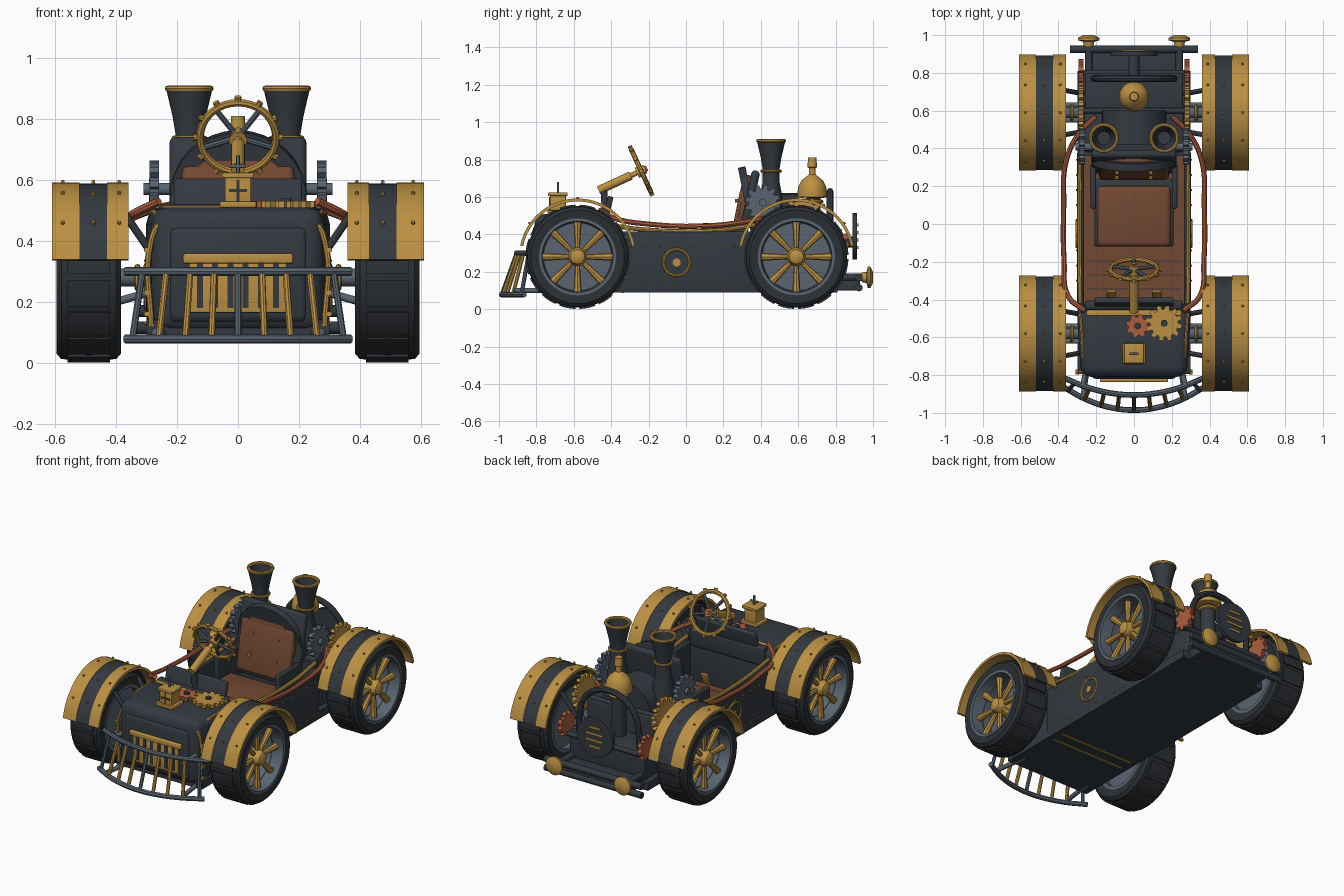
import bpy, bmesh, math
from mathutils import Vector, Matrix

if "Cube" in bpy.data.objects:
    bpy.data.objects.remove(bpy.data.objects["Cube"])


def material(name, r, g, b):
    m = bpy.data.materials.new(name)
    m.use_nodes = True
    m.diffuse_color = (r, g, b, 1)
    m.node_tree.nodes["Principled BSDF"].inputs["Base Color"].default_value = (r, g, b, 1)
    return m


DARK = material("dark slate", .034, .042, .052)
RUBBER = material("tyre rubber", .025, .029, .034)
GOLD = material("brass", .5, .28, .055)
COPPER = material("copper", .42, .11, .05)
BROWN = material("brown leather", .17, .065, .032)
STEEL = material("steel", .1, .13, .165)
parts = []


def finish(name, mat, bm):
    bmesh.ops.recalc_face_normals(bm, faces=bm.faces)
    me = bpy.data.meshes.new(name)
    bm.to_mesh(me)
    bm.free()
    me.materials.append(mat)
    ob = bpy.data.objects.new(name, me)
    bpy.context.collection.objects.link(ob)
    parts.append(ob)
    return ob


def box(name, mat, c, s, bevel=0, tilt=0, front=1):
    """Box with bevel, tilt about x, and a front end scaled by front."""
    bm = bmesh.new()
    bmesh.ops.create_cube(bm, size=1)
    for v in bm.verts:
        if v.co.y < 0:
            v.co.x *= front
        v.co = Vector(v.co[i] * s[i] for i in range(3))
    if bevel:
        bmesh.ops.bevel(bm, geom=bm.edges[:], offset=bevel, segments=3, profile=.5, affect='EDGES')
    bm.transform(Matrix.Translation(c) @ Matrix.Rotation(tilt, 4, 'X'))
    return finish(name, mat, bm)


def frame(p, axis):
    return Matrix.Translation(p) @ Vector(axis).to_track_quat('Z', 'Y').to_matrix().to_4x4()


def rod(name, mat, a, b, r, r2=None, n=12):
    a, b = Vector(a), Vector(b)
    bm = bmesh.new()
    bmesh.ops.create_cone(bm, cap_ends=True, segments=n, radius1=r, radius2=r if r2 is None else r2,
                          depth=(b - a).length, matrix=frame((a + b) / 2, b - a))
    return finish(name, mat, bm)


def lathe(name, mat, p, axis, profile, n=32, closed=False):
    """Turn (radius, height) points around an axis."""
    bm = bmesh.new()
    rings = [[bm.verts.new((r * math.cos(k * math.tau / n), r * math.sin(k * math.tau / n), h))
              for k in range(n)] for r, h in profile]
    pairs = list(zip(rings, rings[1:])) + ([(rings[-1], rings[0])] if closed else [])
    for a, b in pairs:
        for k in range(n):
            bm.faces.new((a[k], a[(k + 1) % n], b[(k + 1) % n], b[k]))
    if not closed:
        bm.faces.new(rings[0])
        bm.faces.new(rings[-1])
    bm.transform(frame(p, axis))
    return finish(name, mat, bm)


def ring(name, mat, p, axis, R, r, n=32):
    return lathe(name, mat, p, axis, [(R + r * math.cos(i * math.pi / 4), r * math.sin(i * math.pi / 4))
                                      for i in range(8)], n, True)


def gear(name, mat, p, axis, R, teeth, t):
    bm = bmesh.new()
    vs = []
    for k in range(teeth):
        for f, q in ((0, .78), (.3, .78), (.4, 1), (.85, 1)):
            a = (k + f) * math.tau / teeth
            vs.append(bm.verts.new((R * q * math.cos(a), R * q * math.sin(a), -t / 2)))
    face = bm.faces.new(vs)
    ext = bmesh.ops.extrude_face_region(bm, geom=[face])
    bmesh.ops.translate(bm, vec=(0, 0, t), verts=[g for g in ext["geom"] if isinstance(g, bmesh.types.BMVert)])
    bm.transform(frame(p, axis))
    return finish(name, mat, bm)


def tube(name, mat, pts, r):
    cu = bpy.data.curves.new(name, 'CURVE')
    cu.dimensions, cu.bevel_depth, cu.bevel_resolution, cu.resolution_u = '3D', r, 2, 6
    cu.use_fill_caps = True
    sp = cu.splines.new('BEZIER')
    sp.bezier_points.add(len(pts) - 1)
    for bp, p in zip(sp.bezier_points, pts):
        bp.co, bp.handle_left_type, bp.handle_right_type = p, 'AUTO', 'AUTO'
    cu.materials.append(mat)
    ob = bpy.data.objects.new(name, cu)
    bpy.context.collection.objects.link(ob)
    bpy.ops.object.select_all(action='DESELECT')
    ob.select_set(True)
    bpy.context.view_layer.objects.active = ob
    bpy.ops.object.convert(target='MESH')
    parts.append(bpy.context.view_layer.objects.active)


def arc_band(name, mat, x0, x1, r0, r1, cy, cz, a0, a1, n=24):
    bm = bmesh.new()
    rows = []
    for k in range(n + 1):
        a = math.radians(a0 + (a1 - a0) * k / n)
        rows.append([bm.verts.new((x, cy + r * math.cos(a), cz + r * math.sin(a)))
                     for x, r in ((x0, r0), (x1, r0), (x1, r1), (x0, r1))])
    for a, b in zip(rows, rows[1:]):
        for i in range(4):
            bm.faces.new((a[i], a[(i + 1) % 4], b[(i + 1) % 4], b[i]))
    bm.faces.new(rows[0])
    bm.faces.new(rows[-1])
    return finish(name, mat, bm)


# Wheels, fenders and suspension
for s in (1, -1):
    for end, y in (("front", -.58), ("rear", .59)):
        c = Vector((s * .49, y, .28))
        X = Vector((s, 0, 0))
        lathe(end + "_tyre", RUBBER, c, X, [(.2, -.1), (.25, -.106), (.268, -.09), (.272, 0), (.268, .09),
                                            (.25, .106), (.2, .1)], 40, True)
        lathe(end + "_rim", STEEL, c, X, [(.18, -.1), (.206, -.1), (.206, .104), (.19, .104), (.184, .03),
                                          (.18, .03)], 40, True)
        rod(end + "_wheel_back", STEEL, c - X * .06, c - X * .03, .19, n=32)
        lathe(end + "_hub", GOLD, c, X, [(.05, -.03), (.05, .06), (.038, .09), (.02, .1)], 20)
        for k in range(8):
            d = Vector((0, math.cos(k * math.pi / 4), math.sin(k * math.pi / 4)))
            rod(end + "_spoke", GOLD, c + X * .05 + d * .03, c + X * .05 + d * .188, .012, .022, 8)
        for k in range(16):
            arc_band(end + "_tread", RUBBER, c.x - .07, c.x + .07, .26, .279, y, .28,
                     k * 22.5 + 2, k * 22.5 + 20, 3)
        for a, b, m, r in ((.36, .43, GOLD, .312), (.43, .52, DARK, .309), (.52, .61, GOLD, .312)):
            arc_band(end + "_fender", m, s * a, s * b, .296, r, y, .28, 11, 169)
        for a in (35, 62, 90, 118, 145):
            d = Vector((0, math.cos(math.radians(a)), math.sin(math.radians(a))))
            for x in (.39, .475, .575):
                p = Vector((s * x, y, .28)) + d * .308
                rod("fender_rivet", GOLD, p, p + d * .012, .008, .005, 6)
        rod(end + "_axle", STEEL, (s * .2, y, .28), (s * .46, y, .28), .03)
        for dy in (-.1, .1):
            rod("suspension_arm", STEEL, (s * .26, y + dy * .4, .24), (s * .4, y + dy * .4, .2), .013)
            rod("shock_strut", DARK, (s * .27, y + dy, .34), (s * .38, y + dy * 1.2, .5), .013)
        ring("suspension_ring", GOLD, (s * .33, y, .28), X, .035, .01, 16)

# Body tub
box("floor_pan", DARK, (0, .01, .115), (.6, 1.6, .05))
box("floor_boards", BROWN, (0, -.04, .16), (.53, .82, .04))
for k in range(1, 4):
    box("board_gap", DARK, (0, -.42 + k * .075, .181), (.5, .006, .004))
for s in (1, -1):
    box("side_wall", DARK, (s * .283, -.03, .255), (.036, .82, .32), .006)
    tube("side_rail", GOLD, [(s * .285, -.42, .45), (s * .288, -.2, .424), (s * .288, .15, .42),
                             (s * .285, .37, .45)], .012)
    for k in range(9):
        y = -.3 + k * .08
        for z in (.13, .335):
            rod("wall_rivet", GOLD, (s * .3, y, z), (s * .308, y, z), .007, .004, 6)
    ring("medallion_ring", GOLD, (s * .302, -.05, .25), (s, 0, 0), .07, .008)
    rod("medallion_centre", GOLD, (s * .3, -.05, .25), (s * .306, -.05, .25), .022, n=16)
    # Copper steam pipe running along the side
    tube("steam_pipe", COPPER, [(s * .26, -.46, .53), (s * .35, -.38, .485), (s * .37, -.2, .455),
                                (s * .372, .1, .445), (s * .36, .33, .47), (s * .29, .48, .5),
                                (s * .2, .57, .52)], .014)
for y in (-.42, -.34):
    box("belly_strip", GOLD, (0, y, .09), (.52, .012, .008))
box("cockpit_back_wall", DARK, (0, .38, .27), (.56, .04, .36))

# Hood, grille and fittings
box("hood", DARK, (0, -.615, .305), (.61, .39, .41), .055, front=.92)
box("hood_nose", DARK, (0, -.79, .29), (.46, .06, .32), .028)
box("hood_band", GOLD, (0, -.47, .506), (.5, .03, .018), .004)
tube("hood_trim", GOLD, [(-.285, -.785, .12), (-.285, -.785, .4), (-.255, -.785, .455), (-.2, -.785, .465),
                         (.2, -.785, .465), (.255, -.785, .455), (.285, -.785, .4), (.285, -.785, .12)], .01)
for s in (1, -1):
    tube("hood_edge_trim", GOLD, [(s * .262, -.785, .46), (s * .272, -.65, .492), (s * .285, -.47, .492)], .009)
    for k in range(4):
        rod("hood_bolt", GOLD, (s * .3, -.77, .16 + k * .07), (s * .3, -.797, .16 + k * .07), .009, n=8)
box("grille", GOLD, (0, -.82, .26), (.32, .02, .19), .004)
box("grille_header", GOLD, (0, -.824, .342), (.36, .024, .032), .006)
for k in range(6):
    box("grille_slot", DARK, (-.125 + k * .05, -.831, .255), (.02, .006, .15))
box("dashboard", DARK, (0, -.42, .53), (.42, .03, .15), .008, -.25)
box("cowl", DARK, (0, -.43, .46), (.52, .05, .12), .015)
gear("hood_gear_large", GOLD, (.16, -.525, .52), (0, 0, 1), .095, 12, .022)
gear("hood_gear_small", COPPER, (.02, -.54, .52), (0, 0, 1), .063, 8, .022)
for x, y in ((.16, -.525), (.02, -.54)):
    rod("gear_pin", DARK, (x, y, .5), (x, y, .54), .018)
box("lantern_base", GOLD, (0, -.685, .52), (.12, .11, .02), .004)
box("lantern_body", GOLD, (0, -.685, .565), (.085, .085, .09), .004)
box("lantern_cap", GOLD, (0, -.685, .615), (.105, .105, .018), .004)
box("lantern_bar_tall", DARK, (0, -.729, .565), (.01, .006, .07))
box("lantern_bar_wide", DARK, (0, -.729, .565), (.06, .006, .01))
rod("lantern_post", STEEL, (0, -.685, .61), (0, -.685, .68), .006)
rod("lantern_handle", STEEL, (-.025, -.685, .645), (.025, -.685, .645), .006)

# Front guard
def guard_point(x, upper):
    bow = (x / .37) ** 2
    return (x, (-.905 + .09 * bow) if upper else (-.985 + .12 * bow), .3 if upper else .078)


xs = [-.37, -.25, -.12, 0, .12, .25, .37]
for upper in (True, False):
    tube("guard_rail", STEEL, [guard_point(x, upper) for x in xs], .015)
for k in range(9):
    x = -.33 + k * .0825
    rod("guard_bar", STEEL if k in (0, 4, 8) else GOLD, guard_point(x * .95, True), guard_point(x * 1.05, False), .011, n=8)
for s in (1, -1):
    for z, y in ((.3, -.83), (.1, -.9)):
        rod("guard_mount", STEEL, (s * .24, -.7, z), (s * .27, y - .02, z), .014)

# Seat
box("seat_base", DARK, (0, .06, .22), (.42, .36, .12), .015)
box("seat_cushion", BROWN, (0, .04, .3), (.39, .32, .07), .025)
box("seat_shell", DARK, (0, .33, .52), (.45, .045, .45), .02, -.2)
rod("seat_shell_top", DARK, (0, .322, .535), (0, .362, .543), .225, n=32)
box("seat_back_pad", BROWN, (0, .285, .49), (.37, .05, .32), .022, -.2)
lathe("seat_pad_top", BROWN, (0, .3, .53), (0, -.98, .2), [(.19, -.02), (.19, .012), (.17, .03)], 32)
for s in (1, -1):
    box("seat_side", DARK, (s * .215, .2, .36), (.03, .24, .2), .012)
    for z in (.45, .58):
        rod("seat_button", GOLD, (s * .09, .235 + (z - .45) * .2, z), (s * .09, .275 + (z - .45) * .2, z), .01, n=8)

# Steering wheel and column
hub, ax = Vector((0, -.24, .74)), Vector((0, .91, .42)).normalized()
ring("steering_ring", GOLD, hub, ax, .125, .013, 36)
side = Vector((1, 0, 0))
up = ax.cross(side)
for k in range(12):
    d = side * math.cos(k * math.pi / 6) + up * math.sin(k * math.pi / 6)
    rod("steering_stud", GOLD, hub + d * .12, hub + d * .147, .011, n=8)
for k in range(5):
    a = math.pi / 2 + k * math.tau / 5
    rod("steering_spoke", STEEL, hub, hub + (side * math.cos(a) + up * math.sin(a)) * .125, .01, n=8)
rod("steering_hub", GOLD, hub - ax * .025, hub + ax * .025, .03, .024, 16)
rod("steering_boss", COPPER, hub + ax * .02, hub + ax * .035, .015)
rod("steering_shaft", GOLD, hub, hub - ax * .13, .014)
rod("steering_column", GOLD, hub - ax * .06, hub - ax * .25, .023, n=16)
rod("column_support", DARK, hub - ax * .22, (0, -.43, .5), .018)
for x in (-.12, .12):
    box("pedal", GOLD, (x, -.37, .24), (.05, .015, .08), .004, -.4)

# Rear engine bay
box("engine_block", DARK, (0, .5, .29), (.53, .24, .34), .015)
box("engine_step", DARK, (0, .7, .22), (.52, .2, .2), .012)
box("rear_deck", DARK, (0, .84, .13), (.5, .18, .06), .008)
rod("boiler", DARK, (0, .42, .45), (0, .6, .45), .17, n=28)
tube("rear_arch", DARK, [(-.21, .77, .16), (-.21, .77, .4)] +
     [(-.205 * math.cos(k * math.pi / 8), .77, .435 + .195 * math.sin(k * math.pi / 8)) for k in range(9)] +
     [(.21, .77, .4), (.21, .77, .16)], .018)
rod("arch_crossbar", DARK, (-.29, .8, .3), (.29, .8, .3), .015)
rod("engine_crossbar", DARK, (-.28, .6, .46), (.28, .6, .46), .015)
rod("rear_hatch", DARK, (0, .89, .39), (0, .915, .39), .125, n=28)
rod("hatch_mount", DARK, (0, .75, .36), (0, .9, .36), .03)
for k in range(4):
    box("hatch_vent", GOLD, (0, .917, .33 + k * .04), (.12 if k in (1, 2) else .08, .009, .014))
for s in (1, -1):
    gear("grey_gear", STEEL, (s * .275, .41, .57), (1, 0, 0), .095, 12, .03)
    rod("grey_gear_pin", STEEL, (s * .22, .41, .57), (s * .31, .41, .57), .02)
    gear("brass_gear", GOLD, (s * .28, .62, .49), (1, 0, 0), .115, 16, .025)
    gear("copper_gear", COPPER, (s * .28, .8, .36), (1, 0, 0), .075, 8, .025)
    # Smoke stacks
    lathe("smoke_stack", DARK, (s * .16, .455, 0), (0, 0, 1),
          [(.065, .4), (.06, .6), (.045, .68), (.045, .75), (.055, .81), (.075, .895), (.062, .895),
           (.045, .81), (.035, .77)])
    ring("stack_rim", GOLD, (s * .16, .455, .9), (0, 0, 1), .07, .01)
    ring("stack_collar", GOLD, (s * .16, .455, .738), (0, 0, 1), .05, .008, 24)
    # Buffers
    rod("buffer_shaft", DARK, (s * .24, .8, .17), (s * .24, .97, .17), .02)
    lathe("buffer", GOLD, (s * .24, .95, .17), (0, 1, 0), [(.025, -.01), (.03, .015), (.057, .022), (.057, .035), (.03, .05)], 20)
for z in (.115, .17):
    rod("rear_bumper", DARK, (-.34, .925, z), (.34, .925, z), .02)

# Bell
rod("bell_stand", DARK, (0, .675, .3), (0, .675, .6), .045, n=16)
ring("bell_collar", GOLD, (0, .675, .575), (0, 0, 1), .048, .012, 24)
lathe("bell", GOLD, (0, .675, 0), (0, 0, 1),
      [(.06, .595), (.079, .6), (.079, .625), (.074, .655), (.058, .688), (.03, .71), (.018, .72),
       (.018, .755), (.026, .76), (.022, .81)])

# Smooth round surfaces, keep sharp edges
bpy.ops.object.select_all(action='DESELECT')
for ob in parts:
    ob.select_set(True)
bpy.context.view_layer.objects.active = parts[0]
bpy.ops.object.shade_smooth_by_angle(angle=math.radians(32))
